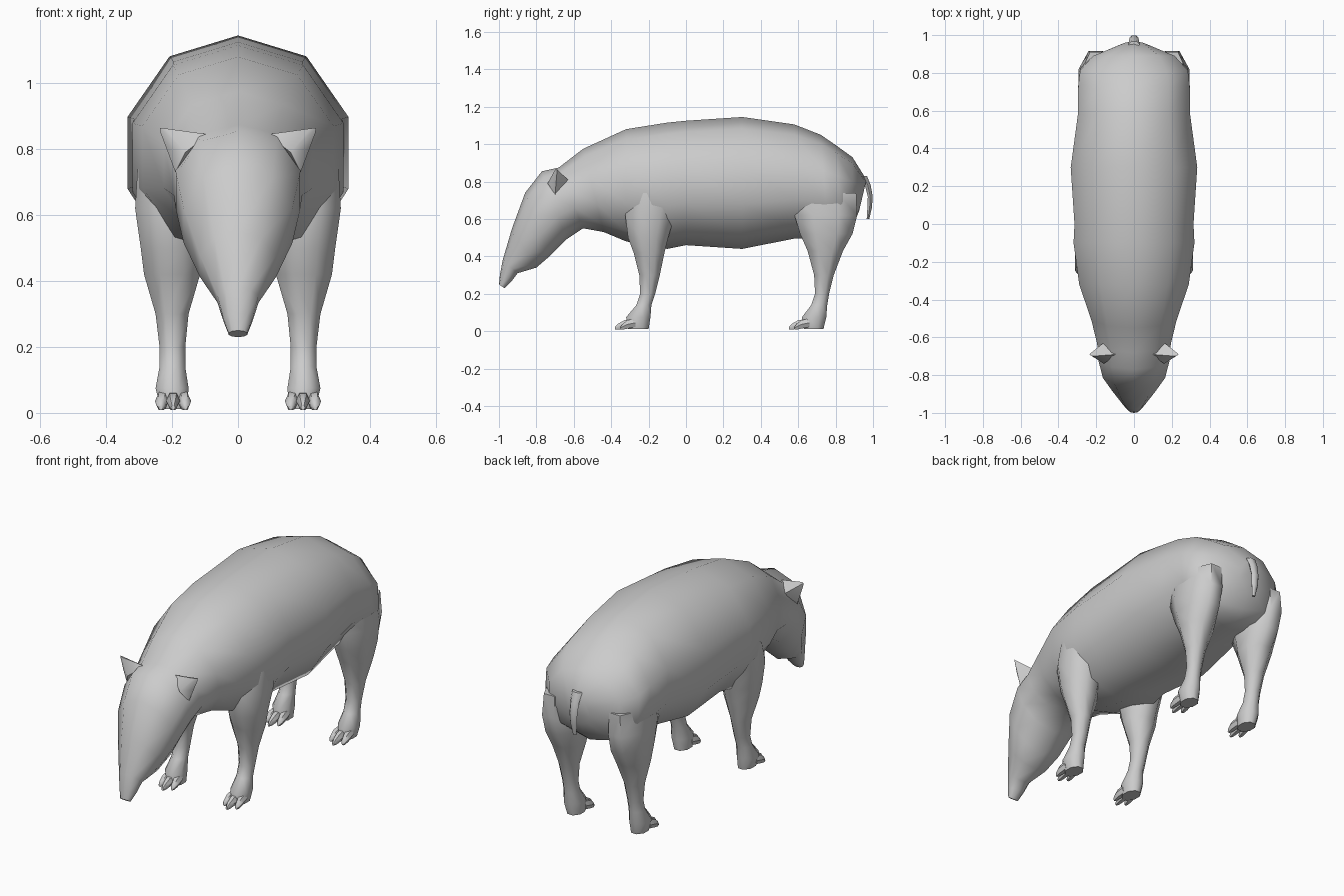
import bpy, bmesh, math
from mathutils import Vector

if "Cube" in bpy.data.objects:
    bpy.data.objects.remove(bpy.data.objects["Cube"])

grey = bpy.data.materials.new("warm_grey")
grey.diffuse_color = (0.6, 0.6, 0.6, 1)
grey.use_nodes = True
grey.node_tree.nodes["Principled BSDF"].inputs["Base Color"].default_value = grey.diffuse_color


def finish(name, bm, angle=60):
    bmesh.ops.recalc_face_normals(bm, faces=bm.faces)
    me = bpy.data.meshes.new(name)
    bm.to_mesh(me)
    bm.free()
    me.materials.append(grey)
    ob = bpy.data.objects.new(name, me)
    bpy.context.collection.objects.link(ob)
    bpy.ops.object.select_all(action='DESELECT')
    ob.select_set(True)
    bpy.context.view_layer.objects.active = ob
    bpy.ops.object.shade_smooth_by_angle(angle=math.radians(angle))
    return ob


def loft(name, rings, angle=60):
    """Skin a list of closed rings and cap both ends."""
    bm = bmesh.new()
    vs = [[bm.verts.new(p) for p in r] for r in rings]
    n = len(vs[0])
    for a, b in zip(vs, vs[1:]):
        for i in range(n):
            j = (i + 1) % n
            bm.faces.new((a[i], a[j], b[j], b[i]))
    bm.faces.new(vs[0])
    bm.faces.new(vs[-1])
    return finish(name, bm, angle)


# Body and head: top y, top z, bottom y, bottom z, half width
body = [
    (-1.00, .25, -.97, .23, .028),
    (-.995, .30, -.93, .27, .045),
    (-.98, .38, -.90, .31, .062),
    (-.93, .55, -.80, .34, .115),
    (-.86, .74, -.73, .40, .165),
    (-.77, .855, -.64, .49, .188),
    (-.68, .875, -.55, .55, .195),
    (-.55, .975, -.44, .53, .225),
    (-.32, 1.08, -.32, .48, .29),
    (-.10, 1.115, -.10, .44, .32),
    (.00, 1.125, .00, .46, .315),
    (.30, 1.145, .30, .44, .335),
    (.58, 1.105, .58, .495, .297),
    (.72, 1.05, .76, .50, .295),
    (.80, .995, .84, .52, .285),
    (.89, .93, .89, .56, .215),
    (.965, .81, .925, .64, .07),
]
# Cross-section: width factor, fraction from top to bottom
half = [(0, 0), (.62, .09), (1, .35), (1, .66), (.66, .91), (0, 1)]
section = half + [(-w, t) for w, t in half[-2:0:-1]]
loft("body", [[(w * f, yt + (yb - yt) * t, zt + (zb - zt) * t)
               for f, t in section] for yt, zt, yb, zb, w in body])

# Legs: z, front y, back y, inner x, outer x
front_leg = [
    (.74, -.31, -.02, .12, .305),
    (.62, -.325, -.06, .11, .312),
    (.50, -.31, -.095, .11, .295),
    (.42, -.28, -.115, .115, .285),
    (.30, -.25, -.14, .15, .25),
    (.20, -.245, -.165, .16, .238),
    (.14, -.265, -.185, .16, .238),
    (.075, -.32, -.19, .15, .25),
    (.012, -.31, -.20, .155, .235),
]
hind_leg = [
    (.74, .56, .91, .12, .28),
    (.62, .58, .915, .11, .295),
    (.52, .61, .89, .11, .29),
    (.43, .65, .84, .115, .28),
    (.30, .685, .79, .15, .25),
    (.20, .69, .765, .16, .238),
    (.14, .67, .755, .16, .238),
    (.075, .62, .75, .15, .25),
    (.012, .63, .735, .155, .235),
]


def oval(z, y0, y1, x0, x1, s, n=8):
    k = 1 / math.cos(math.pi / n)
    pts = []
    for i in range(n):
        a = math.tau * (i + .5) / n
        pts.append((s * ((x0 + x1) / 2 + k * math.cos(a) * (x1 - x0) / 2),
                    (y0 + y1) / 2 + k * math.sin(a) * (y1 - y0) / 2, z))
    return pts


def toe(name, x, y, length, spread):
    """Small tapered hoof pointing forward."""
    rings = []
    for t, zc, r in ((0, .045, .026), (.55, .036, .026), (.85, .024, .018), (1, .016, .008)):
        rings.append([(x + spread * t + .8 * r * math.cos(i * math.tau / 6),
                       y - length * t, zc + r * math.sin(i * math.tau / 6))
                      for i in range(6)])
    loft(name, rings, 50)


for side, s in (("right", 1), ("left", -1)):
    for part, rows, y in (("front", front_leg, -.27), ("hind", hind_leg, .66)):
        loft(f"{part}_leg_{side}", [oval(*r, s) for r in rows])
        for i, (dx, ln) in enumerate(((-.03, .08), (0, .11), (.03, .08))):
            toe(f"{part}_toe_{side}_{i + 1}", s * (.197 + dx), y, ln, s * dx * .25)

    # Ear: a small pointed shell at the side of the head
    bm = bmesh.new()
    for p in ((.09, -.69, .845), (.15, -.62, .80), (.16, -.74, .79), (.19, -.70, .73),
              (.22, -.70, .863), (.237, -.69, .865), (.235, -.69, .85), (.213, -.70, .80)):
        bm.verts.new((s * p[0], p[1], p[2]))
    bmesh.ops.convex_hull(bm, input=bm.verts)
    finish(f"ear_{side}", bm, 50)

# Tail: y, z, half width, half depth along a hanging curve
tail = [(.95, .83, .03, .02), (.972, .78, .026, .018), (.985, .72, .024, .015),
        (.982, .66, .02, .014), (.973, .60, .01, .008)]
loft("tail", [[(w * math.cos(i * math.tau / 6), y + d * math.sin(i * math.tau / 6), z)
               for i in range(6)] for y, z, w, d in tail])
